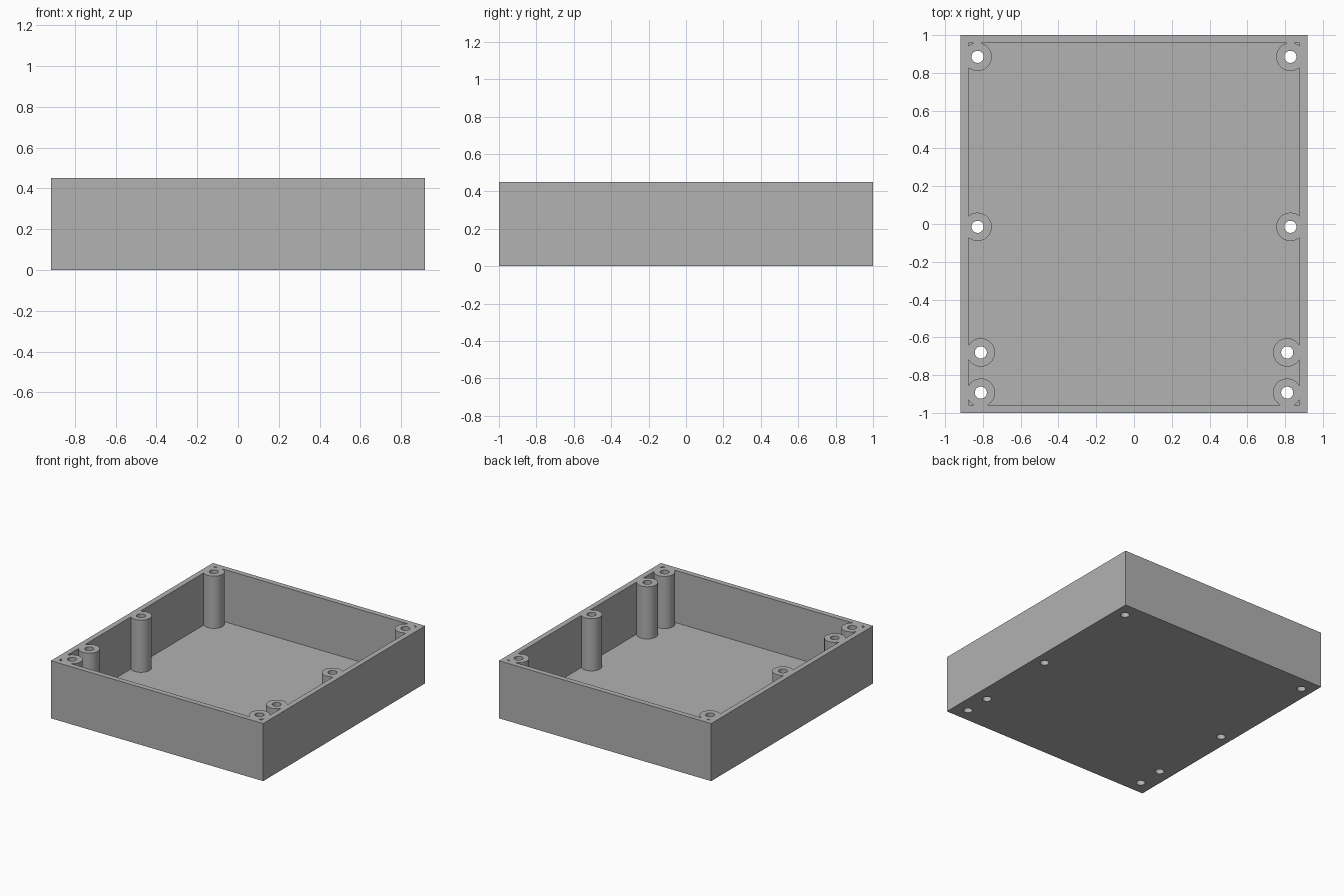
import bpy
import bmesh
import math
from mathutils import Matrix, Vector

cube = bpy.data.objects.get("Cube")
if cube:
    bpy.data.objects.remove(cube, do_unlink=True)

HALF_X, HALF_Y, HEIGHT = 0.918, 1.0, 0.45
WALL = 0.042
POST_RADIUS, HOLE_RADIUS = 0.075, 0.032
# Post centres on the left side; mirrored to the right
POSTS = [(0.828, 0.885), (0.828, -0.015), (0.811, -0.68), (0.811, -0.893)]


def make_object(name, bm):
    mesh = bpy.data.meshes.new(name)
    bm.to_mesh(mesh)
    bm.free()
    obj = bpy.data.objects.new(name, mesh)
    bpy.context.scene.collection.objects.link(obj)
    return obj


def make_box(name, half_x, half_y, z0, z1):
    bm = bmesh.new()
    matrix = (Matrix.Translation(Vector((0, 0, (z0 + z1) / 2)))
              @ Matrix.Diagonal((2 * half_x, 2 * half_y, z1 - z0, 1)))
    bmesh.ops.create_cube(bm, size=1, matrix=matrix)
    return make_object(name, bm)


def make_cylinders(name, radius, z0, z1, sides):
    bm = bmesh.new()
    for x, y in POSTS:
        for side in (-1, 1):
            centre = Vector((side * x, y, (z0 + z1) / 2))
            bmesh.ops.create_cone(bm, cap_ends=True, segments=sides,
                                  radius1=radius, radius2=radius,
                                  depth=z1 - z0,
                                  matrix=Matrix.Translation(centre))
    return make_object(name, bm)


def subtract(target, cutter):
    mod = target.modifiers.new("cut", 'BOOLEAN')
    mod.operation = 'DIFFERENCE'
    mod.solver = 'EXACT'
    mod.object = cutter
    bpy.ops.object.select_all(action='DESELECT')
    bpy.context.view_layer.objects.active = target
    target.select_set(True)
    bpy.ops.object.modifier_apply(modifier=mod.name)
    bpy.data.objects.remove(cutter, do_unlink=True)


# Open tray: the cavity keeps solid posts standing, flush with the rim
case = make_box("case_with_posts", HALF_X, HALF_Y, 0, HEIGHT)
cavity = make_box("cavity_cutter", HALF_X - WALL, HALF_Y - WALL,
                  WALL, HEIGHT + 0.2)
subtract(cavity, make_cylinders("post_shapes", POST_RADIUS, -0.1, 1, 64))
subtract(case, cavity)

# Screw holes right through the posts and floor
subtract(case, make_cylinders("hole_cutter", HOLE_RADIUS, -0.2, 1, 48))

# Plain grey plastic
grey = bpy.data.materials.new("grey_plastic")
grey.use_nodes = True
colour = (0.445, 0.445, 0.445, 1)
grey.diffuse_color = colour
grey.node_tree.nodes["Principled BSDF"].inputs["Base Color"].default_value = colour
case.data.materials.clear()
case.data.materials.append(grey)

# Round walls smooth, edges crisp
bpy.ops.object.select_all(action='DESELECT')
case.select_set(True)
bpy.context.view_layer.objects.active = case
bpy.ops.object.shade_smooth_by_angle(angle=math.radians(30))
